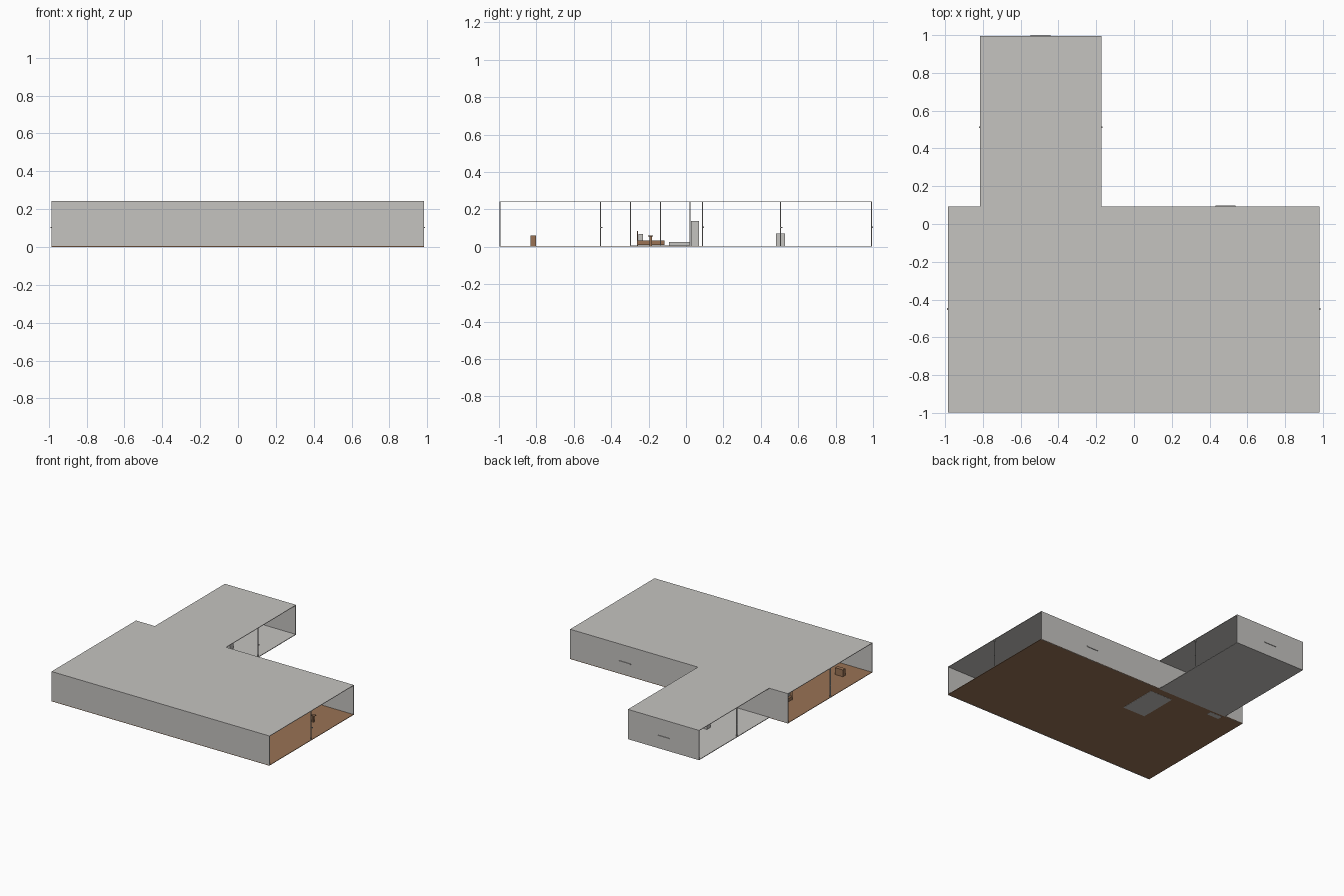
import bpy

if "Cube" in bpy.data.objects:
    bpy.data.objects.remove(bpy.data.objects["Cube"])


def material(name, rgb):
    m = bpy.data.materials.new(name)
    m.diffuse_color = (*rgb, 1)
    m.use_nodes = True
    m.node_tree.nodes["Principled BSDF"].inputs["Base Color"].default_value = m.diffuse_color
    return m


GREY = material("warm_grey", (0.56, 0.55, 0.53))
BROWN = material("wood_brown", (0.32, 0.17, 0.09))


def box(name, x, y, z, mat=GREY):
    """Box from (min, max) ranges on each axis."""
    v = [(a, b, c) for c in z for b in y for a in x]
    f = [(0, 2, 3, 1), (4, 5, 7, 6), (0, 1, 5, 4),
         (2, 6, 7, 3), (0, 4, 6, 2), (1, 3, 7, 5)]
    me = bpy.data.meshes.new(name)
    me.from_pydata(v, [], f)
    me.materials.append(mat)
    ob = bpy.data.objects.new(name, me)
    bpy.context.collection.objects.link(ob)
    return ob


H = 0.243
T = 0.006
MX = (-0.985, 0.982)      # main room
MY = (-0.997, 0.092)
WX = (-0.815, -0.172)     # rear wing
WY = (0.092, 0.995)

# Floors and ceilings
box("main_floor", MX, MY, (0.001, 0.005), BROWN)
box("wing_floor", WX, WY, (0, 0.005))
box("main_ceiling", MX, MY, (H - 0.004, H))
box("wing_ceiling", WX, WY, (H - 0.004, H))

# Solid walls run left to right; the ends stay open
box("front_wall", MX, (MY[0], MY[0] + T), (0, H - 0.004))
box("main_back_wall", MX, (MY[1] - T, MY[1]), (0, H - 0.004))
box("wing_back_wall", WX, (WY[1] - T, WY[1]), (0, H - 0.004))

# Mullions and pull handles in the open ends
for i, (x, y, s) in enumerate([(MX[0], -0.457, -1), (MX[1], -0.457, 1),
                               (WX[0], 0.506, -1), (WX[1], 0.506, 1)]):
    inner, outer = sorted((x - s * T, x))
    box(f"mullion_{i}", (inner, outer), (y - 0.003, y + 0.003), (0.003, H - 0.004))
    a, b = sorted((x, x + s * 0.006))
    box(f"end_handle_{i}", (a, b), (y + 0.003, y + 0.011), (0.1, 0.106))

# Push bars on the back doors
for name, x, y in (("main_push_bar", 0.485, MY[1]), ("wing_push_bar", -0.495, WY[1])):
    box(name, (x - 0.053, x + 0.053), (y, y + 0.005), (0.101, 0.107))

# Two washroom stalls
SX = (-0.35, -0.145)
box("stall_floor", SX, (-0.297, 0.025), (0, 0.006))
for i, y in enumerate((-0.297, -0.136, 0.022)):
    box(f"stall_wall_{i}", SX, (y - 0.003, y + 0.003), (0.003, H - 0.004))
box("stall_basin", (-0.3, -0.2), (-0.09, 0.019), (0.006, 0.026))

# Tall cabinet and wing counter
box("tall_cabinet", (-0.8, -0.69), (0.028, 0.07), (0, 0.138))
box("wing_counter", (-0.56, -0.41), (0.482, 0.53), (0.004, 0.072))

# Bed with headboard and pillow
BX = (-0.78, -0.66)
box("bed_base", BX, (-0.256, -0.115), (0.008, 0.034), BROWN)
box("headboard", BX, (-0.262, -0.256), (0.005, 0.085), BROWN)
box("pillow", (-0.76, -0.68), (-0.254, -0.23), (0.034, 0.068))

# Small table and chest
box("table_top", (0.795, 0.83), (-0.202, -0.176), (0.055, 0.061), BROWN)
box("table_post", (0.805, 0.82), (-0.196, -0.182), (0.005, 0.055), BROWN)
box("chest", (-0.855, -0.785), (-0.832, -0.801), (0.005, 0.061), BROWN)
